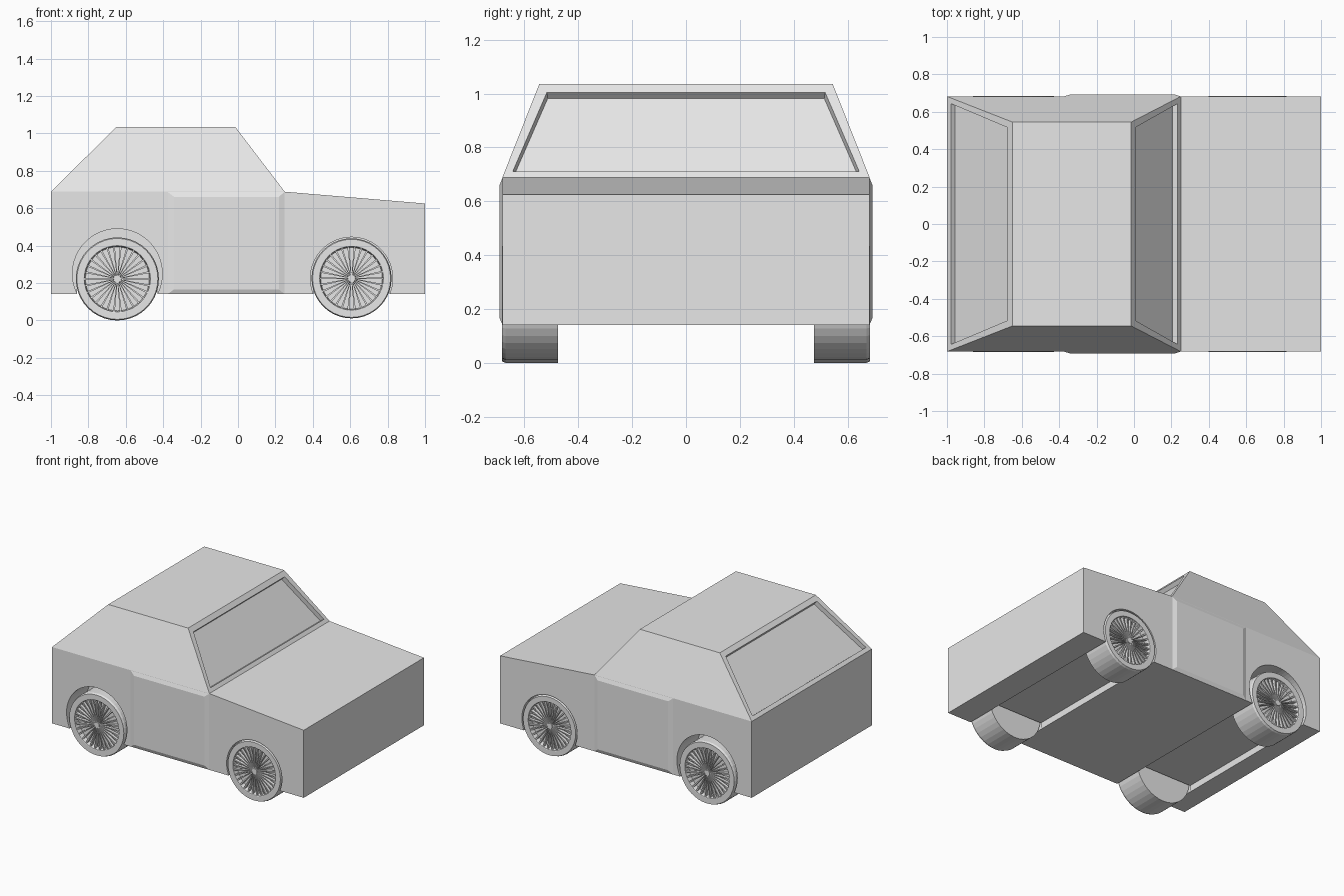
import bpy, bmesh, math
from mathutils import Matrix, Vector

if "Cube" in bpy.data.objects:
    bpy.data.objects.remove(bpy.data.objects["Cube"])

grey = bpy.data.materials.new("light_grey")
grey.diffuse_color = (0.8, 0.8, 0.8, 1)
grey.use_nodes = True
grey.node_tree.nodes["Principled BSDF"].inputs["Base Color"].default_value = grey.diffuse_color


def finish(name, bm):
    bmesh.ops.recalc_face_normals(bm, faces=bm.faces)
    mesh = bpy.data.meshes.new(name)
    bm.to_mesh(mesh)
    bm.free()
    mesh.materials.append(grey)
    obj = bpy.data.objects.new(name, mesh)
    bpy.context.collection.objects.link(obj)
    return obj


def loft(bm, a, b):
    """Solid between two matching outlines."""
    va, vb = [bm.verts.new(p) for p in a], [bm.verts.new(p) for p in b]
    n = len(va)
    bm.faces.new(va)
    bm.faces.new(vb[::-1])
    for i in range(n):
        j = (i + 1) % n
        bm.faces.new((va[i], vb[i], vb[j], va[j]))


def prism(name, outline, y0, y1):
    bm = bmesh.new()
    loft(bm, [(x, y0, z) for x, z in outline], [(x, y1, z) for x, z in outline])
    return finish(name, bm)


def circle(cx, cz, r, n=64):
    return [(cx + r * math.cos(2 * math.pi * i / n), cz + r * math.sin(2 * math.pi * i / n))
            for i in range(n)]


def rect(x0, x1, z0, z1):
    return [(x0, z0), (x1, z0), (x1, z1), (x0, z1)]


# Lower body with sloping bonnet
body = prism("body", [(-1, 0.14), (1, 0.14), (1, 0.625), (0.25, 0.688), (-1, 0.688)], -0.682, 0.682)

# Wheel wells and the shallow channels joining them under the floor
cutters = []
for cx, cz, r, half in ((-0.645, 0.25, 0.24, 0.215), (0.607, 0.225, 0.22, 0.204)):
    cutters.append(prism("channel_cutter", rect(cx - half, cx + half, 0, 0.187), -0.9, 0.9))
    for s in (-1, 1):
        cutters.append(prism("well_cutter", circle(cx, cz, r), s * 0.46, s * 0.9))
for c in cutters:
    c.hide_render = True
    mod = body.modifiers.new("cut", 'BOOLEAN')
    mod.operation, mod.solver, mod.object = 'DIFFERENCE', 'EXACT', c
    bpy.context.view_layer.objects.active = body
    bpy.ops.object.modifier_apply(modifier=mod.name)
    bpy.data.objects.remove(c)

# Cabin tapering to the roof, with recessed front and rear windows
bm = bmesh.new()
loft(bm, [(-1, -0.682, 0.688), (0.25, -0.682, 0.688), (0.25, 0.682, 0.688), (-1, 0.682, 0.688)],
     [(-0.65, -0.545, 1.035), (-0.015, -0.545, 1.035), (-0.015, 0.545, 1.035), (-0.65, 0.545, 1.035)])
bmesh.ops.recalc_face_normals(bm, faces=bm.faces)
windows = [f for f in bm.faces if abs(f.normal.x) > 0.5]
bmesh.ops.inset_individual(bm, faces=windows, thickness=0.048)
bmesh.ops.inset_individual(bm, faces=windows, thickness=0.006, depth=-0.03)
finish("cabin", bm)

# Raised door panels with chamfered borders
for side, s in (("left", 1), ("right", -1)):
    bm = bmesh.new()
    loft(bm, [(x, s * 0.675, z) for x, z in rect(-0.38, 0.25, 0.14, 0.688)],
         [(x, s * 0.682, z) for x, z in rect(-0.375, 0.248, 0.142, 0.686)])
    loft(bm, [(x, s * 0.682, z) for x, z in rect(-0.375, 0.248, 0.142, 0.686)],
         [(x, s * 0.692, z) for x, z in rect(-0.342, 0.218, 0.166, 0.661)])
    finish("door_" + side, bm)


def wheel(name, cx, cz, r, side):
    """Tyre turned from a profile, with hub and thin radial spokes in a dished rim."""
    bm = bmesh.new()
    rim = r * 0.795
    profile = [(0, 0.476), (r, 0.476), (r, 0.67), (r * 0.975, 0.684), (rim + 0.004, 0.684),
               (rim, 0.682), (rim - 0.006, 0.645), (0, 0.645)]
    verts = [bm.verts.new((a, y, 0)) for a, y in profile]
    edges = [bm.edges.new(p) for p in zip(verts, verts[1:])]
    bmesh.ops.spin(bm, geom=verts + edges, cent=(0, 0, 0), axis=(0, 1, 0),
                   angle=2 * math.pi, steps=40, use_duplicate=False)
    bmesh.ops.remove_doubles(bm, verts=bm.verts, dist=0.0002)
    # Hub
    loft(bm, [(x, 0.64, z) for x, z in circle(0, 0, 0.024, 16)],
         [(x, 0.682, z) for x, z in circle(0, 0, 0.02, 16)])
    # Spokes
    count = 30
    for i in range(count):
        turn = Matrix.Rotation(2 * math.pi * i / count, 3, 'Y')
        ends = [[turn @ Vector((x, y, z)) for y, z in
                 ((0.655, -w), (0.676, -w), (0.676, w), (0.655, w))]
                for x, w in ((0.018, 0.0018), (rim - 0.001, 0.005))]
        loft(bm, *ends)
    for v in bm.verts:
        v.co = Vector((v.co.x + cx, v.co.y * side, v.co.z + cz))
    finish(name, bm)


for side, s in (("left", 1), ("right", -1)):
    wheel("rear_wheel_" + side, -0.645, 0.222, 0.222, s)
    wheel("front_wheel_" + side, 0.607, 0.225, 0.214, s)
